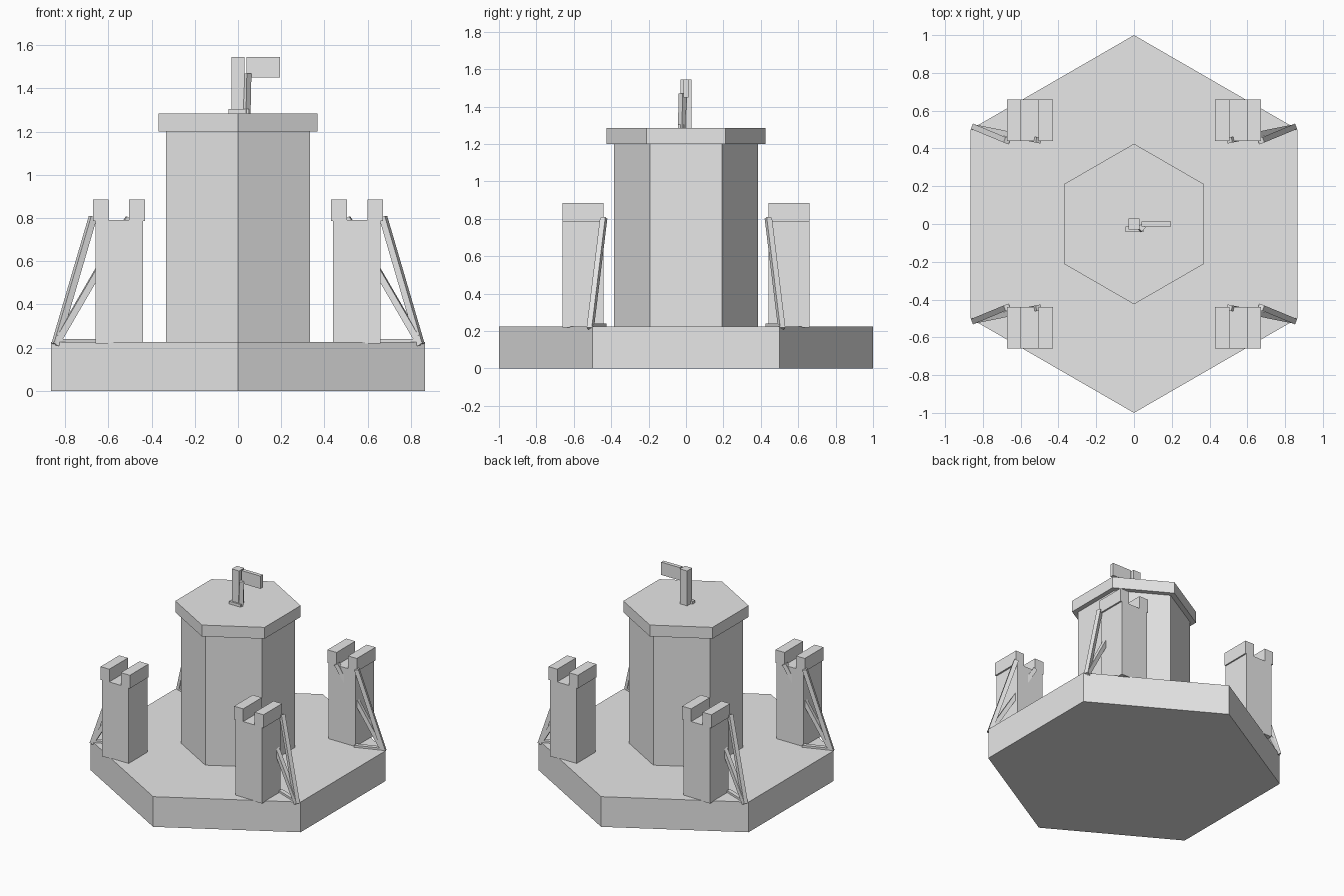
import bpy, bmesh, math
from mathutils import Vector, Matrix

if "Cube" in bpy.data.objects:
    bpy.data.objects.remove(bpy.data.objects["Cube"])

stone = bpy.data.materials.new("light grey stone")
stone.diffuse_color = (0.8, 0.8, 0.8, 1)
stone.use_nodes = True
stone.node_tree.nodes["Principled BSDF"].inputs["Base Color"].default_value = stone.diffuse_color


def finish(name, bm):
    bmesh.ops.recalc_face_normals(bm, faces=bm.faces)
    me = bpy.data.meshes.new(name)
    bm.to_mesh(me)
    bm.free()
    me.materials.append(stone)
    ob = bpy.data.objects.new(name, me)
    bpy.context.collection.objects.link(ob)
    return ob


def hex_prism(name, r, z0, z1):
    """Six-sided block with corners on the y axis."""
    bm = bmesh.new()
    ring = [bm.verts.new((r * math.sin(i * math.pi / 3), r * math.cos(i * math.pi / 3), z0))
            for i in range(6)]
    face = bm.faces.new(ring)
    up = bmesh.ops.extrude_face_region(bm, geom=[face])["geom"]
    bmesh.ops.translate(bm, vec=(0, 0, z1 - z0),
                        verts=[v for v in up if isinstance(v, bmesh.types.BMVert)])
    # keep the bottom closed
    if not any(all(abs(v.co.z - z0) < 1e-6 for v in f.verts) for f in bm.faces):
        bm.faces.new(ring)
    return finish(name, bm)


def box(name, x, y, z):
    bm = bmesh.new()
    lo, hi = Vector((min(x), min(y), min(z))), Vector((max(x), max(y), max(z)))
    m = Matrix.Translation((lo + hi) / 2) @ Matrix.Diagonal((*(hi - lo), 1))
    bmesh.ops.create_cube(bm, size=1, matrix=m)
    return finish(name, bm)


def beam(name, a, b, w=0.03):
    """Square bar between two points."""
    a, b = Vector(a), Vector(b)
    d = b - a
    bm = bmesh.new()
    m = (Matrix.Translation((a + b) / 2) @ d.to_track_quat('Z', 'Y').to_matrix().to_4x4()
         @ Matrix.Diagonal((w, w, d.length, 1)))
    bmesh.ops.create_cube(bm, size=1, matrix=m)
    return finish(name, bm)


# base, keep and its roof slab
hex_prism("base", 1.0, 0, 0.225)
hex_prism("keep", 0.385, 0.225, 1.2)
hex_prism("keep_roof", 0.425, 1.2, 1.285)

# flag pole, flag and little pole brace
box("flag_pole", (-0.03, 0.03), (-0.03, 0.03), (1.285, 1.545))
box("flag", (0.04, 0.195), (-0.014, 0.014), (1.45, 1.545))
beam("pole_brace_upright", (0.037, -0.022, 1.285), (0.041, -0.018, 1.47))
box("pole_brace_foot", (-0.045, 0.05), (-0.042, -0.012), (1.285, 1.305))

# four corner towers with merlons and triangular bracing
for sx in (-1, 1):
    for sy in (-1, 1):
        tag = ("left" if sx < 0 else "right") + ("_front" if sy < 0 else "_back")
        ys = (0.44 * sy, 0.66 * sy)
        box("tower_" + tag, (0.44 * sx, 0.66 * sx), ys, (0.22, 0.79))
        box("merlon_inner_" + tag, (0.43 * sx, 0.505 * sx), ys, (0.787, 0.885))
        box("merlon_outer_" + tag, (0.60 * sx, 0.672 * sx), ys, (0.787, 0.885))
        foot = (0.845 * sx, 0.512 * sy, 0.215)
        beam("brace_steep_" + tag, foot, (0.672 * sx, 0.44 * sy, 0.805))
        beam("brace_slant_" + tag, foot, (0.505 * sx, 0.443 * sy, 0.80))
        beam("brace_floor_" + tag, (0.845 * sx, 0.512 * sy, 0.225),
             (0.655 * sx, 0.44 * sy, 0.225))
